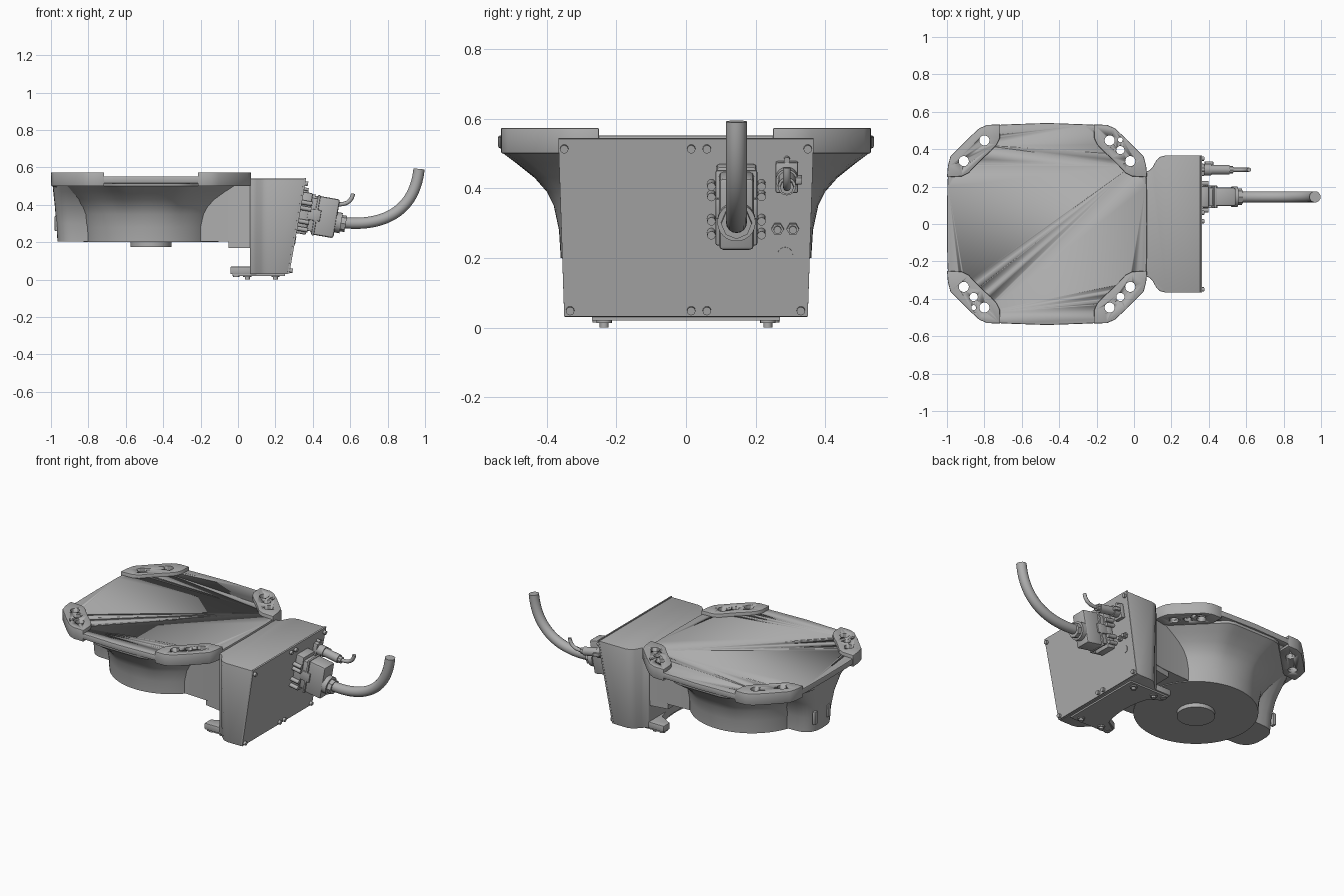
import bpy, bmesh, math
from mathutils import Vector

if "Cube" in bpy.data.objects:
    bpy.data.objects.remove(bpy.data.objects["Cube"])

grey = bpy.data.materials.new("machine_grey")
grey.use_nodes = True
grey.diffuse_color = (0.42, 0.42, 0.42, 1)
grey.node_tree.nodes["Principled BSDF"].inputs["Base Color"].default_value = (0.42, 0.42, 0.42, 1)

CX = -0.465                        # centre of the round body
TILT = math.atan2(0.09, 0.51)      # lean of the cover face
SIDE = math.pi / 2


def activate(ob):
    bpy.ops.object.select_all(action='DESELECT')
    ob.select_set(True)
    bpy.context.view_layer.objects.active = ob


def finish(bm, name, loc=(0, 0, 0), rot=(0, 0, 0), bevel=0.0):
    bmesh.ops.recalc_face_normals(bm, faces=bm.faces)
    me = bpy.data.meshes.new(name)
    bm.to_mesh(me)
    bm.free()
    me.materials.append(grey)
    ob = bpy.data.objects.new(name, me)
    bpy.context.collection.objects.link(ob)
    ob.location, ob.rotation_euler = loc, rot
    activate(ob)
    if bevel:
        mod = ob.modifiers.new("bevel", 'BEVEL')
        mod.width, mod.segments, mod.limit_method = bevel, 2, 'ANGLE'
        bpy.ops.object.modifier_apply(modifier=mod.name)
    bpy.ops.object.shade_smooth_by_angle(angle=math.radians(35))
    return ob


def loft(name, rings, bevel=0.0):
    bm = bmesh.new()
    rows = [[bm.verts.new(p) for p in ring] for ring in rings]
    n = len(rows[0])
    for a, b in zip(rows, rows[1:]):
        for i in range(n):
            j = (i + 1) % n
            bm.faces.new((a[i], a[j], b[j], b[i]))
    bm.faces.new(rows[0])
    bm.faces.new(rows[-1])
    return finish(bm, name, bevel=bevel)


def prism(name, pts, z0, z1, bevel=0.0):
    return loft(name, [[(x, y, z) for x, y in pts] for z in (z0, z1)], bevel)


def box(name, size, loc, rot=(0, 0, 0), bevel=0.0):
    bm = bmesh.new()
    bmesh.ops.create_cube(bm, size=1)
    bmesh.ops.scale(bm, vec=size, verts=bm.verts)
    return finish(bm, name, loc, rot, bevel)


def cyl(name, r, depth, loc, rot=(0, 0, 0), sides=24, bevel=0.0):
    bm = bmesh.new()
    bmesh.ops.create_cone(bm, cap_ends=True, segments=sides, radius1=r, radius2=r, depth=depth)
    return finish(bm, name, loc, rot, bevel)


def on_face(y, z, out=0.0):
    """Point on the leaning cover face, pushed out along its normal."""
    x = 0.27 + 0.09 * (z - 0.03) / 0.51
    return Vector((x + out * math.cos(TILT), y, z - out * math.sin(TILT)))


def face_box(name, size, y, z, out, bevel=0.0):
    return box(name, size, on_face(y, z, out), (0, TILT, 0), bevel)


def face_cyl(name, r, depth, y, z, out, sides=24):
    return cyl(name, r, depth, on_face(y, z, out), (0, TILT + SIDE, 0), sides)


def mirrored(half):
    """Closes a half outline (y >= 0) over the x axis."""
    return half + [(x, -y) for x, y in reversed(half) if y > 0]


# Funnel body, from a chamfered square down to a circle
def square_radius(a):
    c, s = abs(math.cos(a)), abs(math.sin(a))
    return min(0.53 / max(c, s), 0.5 * math.sqrt(2) / (c + s))


rings = []
for z, y in ((0.2, .36), (.28, .365), (.35, .38), (.39, .40), (.43, .435), (.47, .485), (.5, .525), (.53, .53)):
    t = (y - 0.36) / 0.17
    ring = []
    for i in range(72):
        a = math.tau * i / 72
        r = 0.36 * (1 - t) + square_radius(a) * t
        ring.append((CX + r * math.cos(a), r * math.sin(a), z))
    rings.append(ring)
loft("funnel_body", rings)
cyl("bottom_boss", 0.11, 0.03, (CX, 0, 0.19), sides=48)

# Rounded lobe on the left end, flaring upward
rings = []
for z, w, end in ((0.205, .13, -.965), (.3, .135, -.972), (.4, .17, -.98), (.47, .23, -.988), (.52, .28, -.993)):
    ring = [(-0.72, w, z)]
    for i in range(17):
        a = SIDE + math.pi * i / 16
        ring.append((end + 0.13 + 0.13 * math.copysign(abs(math.cos(a)) ** .7, math.cos(a)),
                     w * math.copysign(abs(math.sin(a)) ** .7, math.sin(a)), z))
    rings.append(ring + [(-0.72, -w, z)])
loft("end_lobe", rings)
for y in (0.09, -0.04):
    box("lobe_lug", (0.02, 0.03, 0.08), (-0.97, y, 0.3), bevel=0.004)

# Top plate and corner pads with through holes
quarter = [(.535, 0), (.533, .2), (.527, .31), (.515, .36), (.42, .455), (.36, .51), (.32, .527), (.2, .533), (0, .54)]
half = quarter + [(-x, y) for x, y in reversed(quarter[:-1])]
drilled = [prism("top_plate", [(CX + x, y) for x, y in mirrored(half)], 0.515, 0.552, 0.006)]
pad = [(.25, .532), (.252, .46), (.268, .425), (.30, .39), (.345, .35), (.385, .31), (.42, .272), (.455, .255),
       (.535, .25), (.53, .31), (.517, .36), (.422, .457), (.362, .512), (.32, .53)]
for sx in (-1, 1):
    for sy in (-1, 1):
        drilled.append(prism("corner_pad", [(CX + sx * x, sy * y) for x, y in pad], 0.5, 0.574, 0.005))

cut = bmesh.new()
holes = [(sx * x, sy * y, .027) for sx in (-1, 1) for sy in (-1, 1) for x, y in ((.335, .447), (.445, .336))]
holes += [(.392, .395, .022), (.392, -.39, .022), (-.392, -.39, .022), (.392, .45, .013), (-.392, -.447, .013)]
for x, y, r in holes:
    made = bmesh.ops.create_cone(cut, cap_ends=True, segments=24, radius1=r, radius2=r, depth=0.3)
    bmesh.ops.translate(cut, vec=(CX + x, y, 0.53), verts=made["verts"])
cutter = finish(cut, "hole_cutter")
cutter.hide_render = True
for ob in drilled:
    mod = ob.modifiers.new("holes", 'BOOLEAN')
    mod.operation, mod.object, mod.solver = 'DIFFERENCE', cutter, 'EXACT'
    activate(ob)
    bpy.ops.object.modifier_apply(modifier=mod.name)
bpy.data.objects.remove(cutter)

# Terminal housing with leaning cover face
rings = []
for z, w, xo in ((0.03, .35, .265), (0.54, .367, .355)):
    rings.append([(x, y, z) for x, y in mirrored(
        [(xo, w), (.17, w), (.14, w - .008), (.12, w - .025), (.1, .305), (.085, .288), (.065, .28)])])
loft("terminal_housing", rings, 0.004)
prism("housing_neck", mirrored([(.1, .28), (0, .26), (-.2, .25)]), 0.205, 0.515)
prism("neck_foot", mirrored([(.1, .275), (-.05, .25)]), 0.17, 0.21)
arc = [(CX + math.sqrt(.54 ** 2 - y * y), y) for y in (.22, .17, .11, .055, 0)]
prism("lower_lugs", mirrored([(.1, .28), (-.04, .28), (-.04, .22)] + arc[1:]), 0.03, 0.07, 0.004)
prism("bottom_cover", mirrored([(.25, .27), (-.03, .27), (-.03, .225)] + arc[1:]), 0.02, 0.034)
for x in (0.05, 0.2):
    for y in (-0.235, 0.235):
        cyl("bottom_bolt", 0.013, 0.024, (x, y, 0.012), sides=12)
        cyl("bolt_washer", 0.022, 0.008, (x, y, 0.017), sides=16)
for y in (-0.25, 0.25):
    cyl("lug_bolt", 0.018, 0.03, (-0.01, y, 0.03), sides=12)

# Cover sheet, its screws and fittings
loft("cover_sheet", [[on_face(y, z, o) for y, z in ((-.35, .033), (.35, .033), (.367, .543), (-.367, .543))]
                     for o in (-.006, .004)])
for y, z in ((-.35, .515), (.35, .515), (-.333, .05), (.33, .05), (.015, .515), (.06, .515), (.015, .05), (.06, .05)):
    face_cyl("cover_screw", 0.012, 0.02, y, z, 0.009, 12)
face_cyl("blank_plug", 0.022, 0.006, 0.285, 0.21, 0.004)
for y in (0.263, 0.307):
    face_cyl("small_port", 0.018, 0.016, y, 0.285, 0.01, 6)
    face_cyl("port_tip", 0.011, 0.03, y, 0.285, 0.015, 16)

# Large power connector
PY, PZ = 0.145, 0.36
face_box("plug_base", (0.055, 0.115, 0.225), PY, PZ, 0.0275, 0.008)
face_box("plug_socket", (0.05, 0.10, 0.18), PY, PZ, 0.07, 0.006)
face_box("plug_hood", (0.125, 0.10, 0.21), PY, PZ, 0.14, 0.012)
face_box("plug_rim", (0.014, 0.12, 0.22), PY, PZ, 0.09, 0.006)
for sy in (-1, 1):
    for dz in (-0.085, -0.045, 0.025, 0.055):
        face_cyl("plug_bolt", 0.012, 0.06, PY + sy * 0.072, PZ + dz, 0.03, 12)
    face_box("plug_clamp", (0.07, 0.012, 0.06), PY + sy * 0.054, PZ, 0.08, 0.004)
face_cyl("cable_gland", 0.055, 0.03, PY, 0.342, 0.215, 24)
face_cyl("gland_nut", 0.044, 0.04, PY, 0.342, 0.235, 8)

# Small signal connector
SY, SZ = 0.29, 0.435
face_box("signal_base", (0.03, 0.065, 0.09), SY, SZ, 0.015, 0.006)
face_cyl("signal_collar", 0.032, 0.05, SY, SZ, 0.045, 24)
face_cyl("signal_body", 0.026, 0.12, SY, SZ, 0.11, 24)
face_cyl("signal_nut", 0.02, 0.03, SY, SZ, 0.175, 8)
face_box("signal_latch", (0.045, 0.02, 0.02), SY + 0.034, SZ, 0.06, 0.003)
face_cyl("latch_pin", 0.009, 0.03, SY, 0.485, 0.012, 12)


# Cables bending upward
def cable(name, pts, r):
    cu = bpy.data.curves.new(name, 'CURVE')
    cu.dimensions, cu.bevel_depth, cu.bevel_resolution, cu.use_fill_caps = '3D', r, 6, True
    sp = cu.splines.new('NURBS')
    sp.points.add(len(pts) - 1)
    for p, co in zip(sp.points, pts):
        p.co = (*co, 1)
    sp.order_u, sp.use_endpoint_u, sp.resolution_u = 4, True, 16
    cu.materials.append(grey)
    ob = bpy.data.objects.new(name, cu)
    bpy.context.collection.objects.link(ob)
    activate(ob)
    bpy.ops.object.convert(target='MESH')
    bpy.ops.object.shade_smooth_by_angle(angle=math.radians(35))


cable("power_cable", [(.53, PY, .31), (.71, PY, .28), (.94, PY, .32), (.968, PY, .592)], 0.03)
cable("signal_cable", [(.5, SY, .408), (.56, SY, .395), (.605, SY, .405), (.615, SY, .46)], 0.011)
